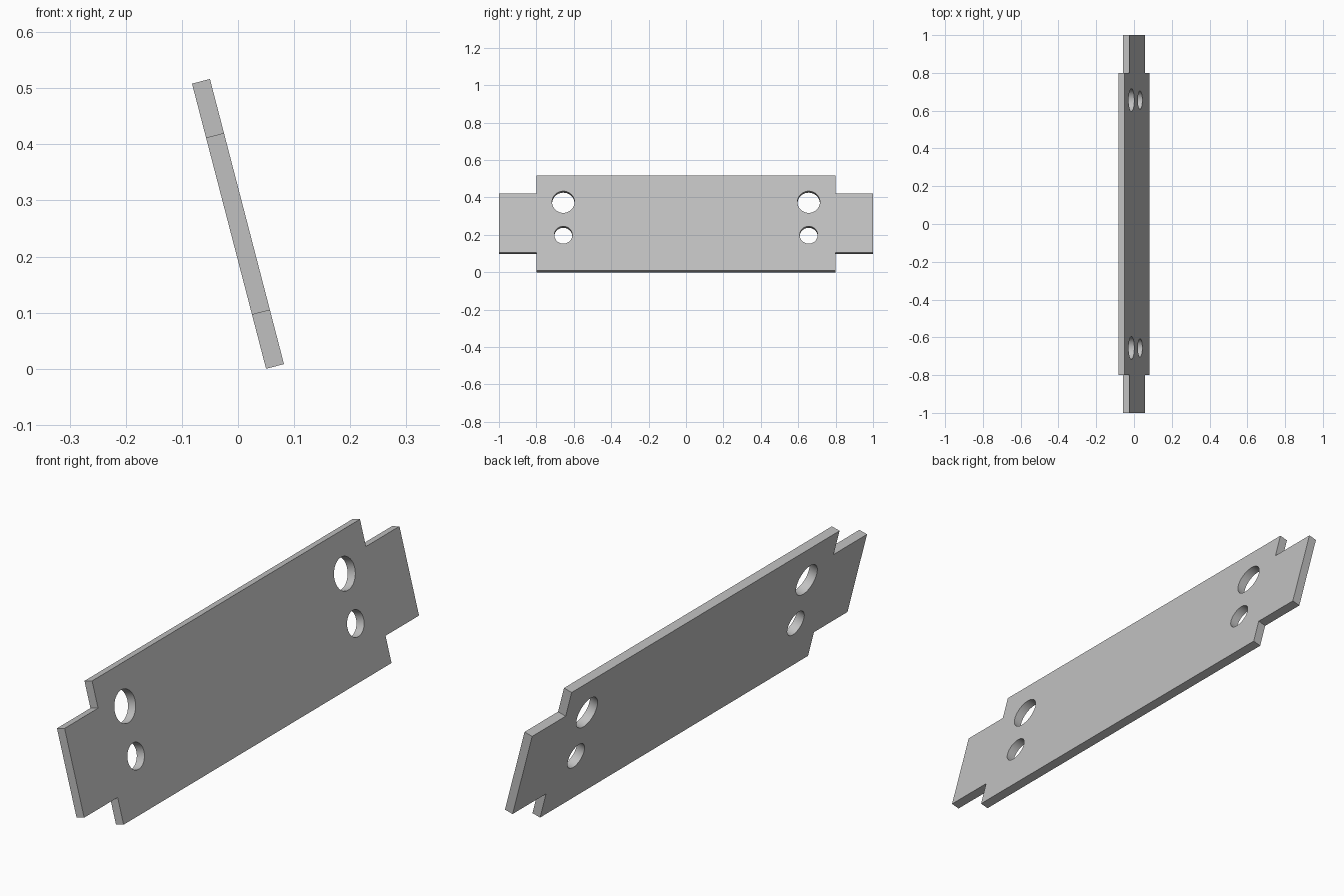
import bpy, bmesh, math
from mathutils import Matrix, Vector

if "Cube" in bpy.data.objects:
    bpy.data.objects.remove(bpy.data.objects["Cube"], do_unlink=True)

THICK = 0.033
HALF_H, HALF_TAB = 0.2625, 0.163      # body and end tab half heights
HALF_BODY, HALF_LEN = 0.80, 1.0       # body and overall half lengths
TILT = math.radians(14.56)
HOLE_Y = 0.656
HOLES = [(0.117, 0.06), (-0.065, 0.048)]   # height on plate, radius

grey = bpy.data.materials.new("plain grey")
grey.use_nodes = True
colour = (0.53, 0.53, 0.53, 1)
grey.diffuse_color = colour
grey.node_tree.nodes["Principled BSDF"].inputs["Base Color"].default_value = colour


def make_object(name, bm):
    bmesh.ops.recalc_face_normals(bm, faces=bm.faces[:])
    mesh = bpy.data.meshes.new(name)
    bm.to_mesh(mesh)
    bm.free()
    mesh.materials.append(grey)
    obj = bpy.data.objects.new(name, mesh)
    bpy.context.collection.objects.link(obj)
    return obj


# Plate with a narrower tab at each end: one quarter profile, mirrored around
quarter = [(HALF_LEN, HALF_TAB), (HALF_BODY, HALF_TAB), (HALF_BODY, HALF_H)]
right_half = [(y, -z) for y, z in reversed(quarter)] + quarter
outline = right_half + [(-y, -z) for y, z in right_half]
bm = bmesh.new()
face = bm.faces.new([bm.verts.new((-THICK / 2, y, z)) for y, z in outline])
ext = bmesh.ops.extrude_face_region(bm, geom=[face])
bmesh.ops.translate(bm, vec=Vector((THICK, 0, 0)),
                    verts=[v for v in ext["geom"] if isinstance(v, bmesh.types.BMVert)])
plate = make_object("tilted_plate", bm)

# Round holes, a large one above a small one at each end
bm = bmesh.new()
for side in (-1, 1):
    for z, radius in HOLES:
        place = Matrix.Translation((0, side * HOLE_Y, z)) @ Matrix.Rotation(math.pi / 2, 4, 'Y')
        bmesh.ops.create_cone(bm, cap_ends=True, segments=48, radius1=radius,
                              radius2=radius, depth=THICK * 4, matrix=place)
cutter = make_object("hole_cutter", bm)
cutter.hide_render = True

cut = plate.modifiers.new("holes", 'BOOLEAN')
cut.operation = 'DIFFERENCE'
cut.solver = 'EXACT'
cut.object = cutter
bpy.ops.object.select_all(action='DESELECT')
bpy.context.view_layer.objects.active = plate
plate.select_set(True)
bpy.ops.object.modifier_apply(modifier=cut.name)
bpy.data.objects.remove(cutter, do_unlink=True)

# Lean the top towards -x and rest the lower edge on the ground
rise = HALF_H * math.cos(TILT) + THICK / 2 * math.sin(TILT)
plate.data.transform(Matrix.Translation((0, 0, rise)) @ Matrix.Rotation(-TILT, 4, 'Y'))
bpy.ops.object.shade_smooth_by_angle(angle=math.radians(30))
